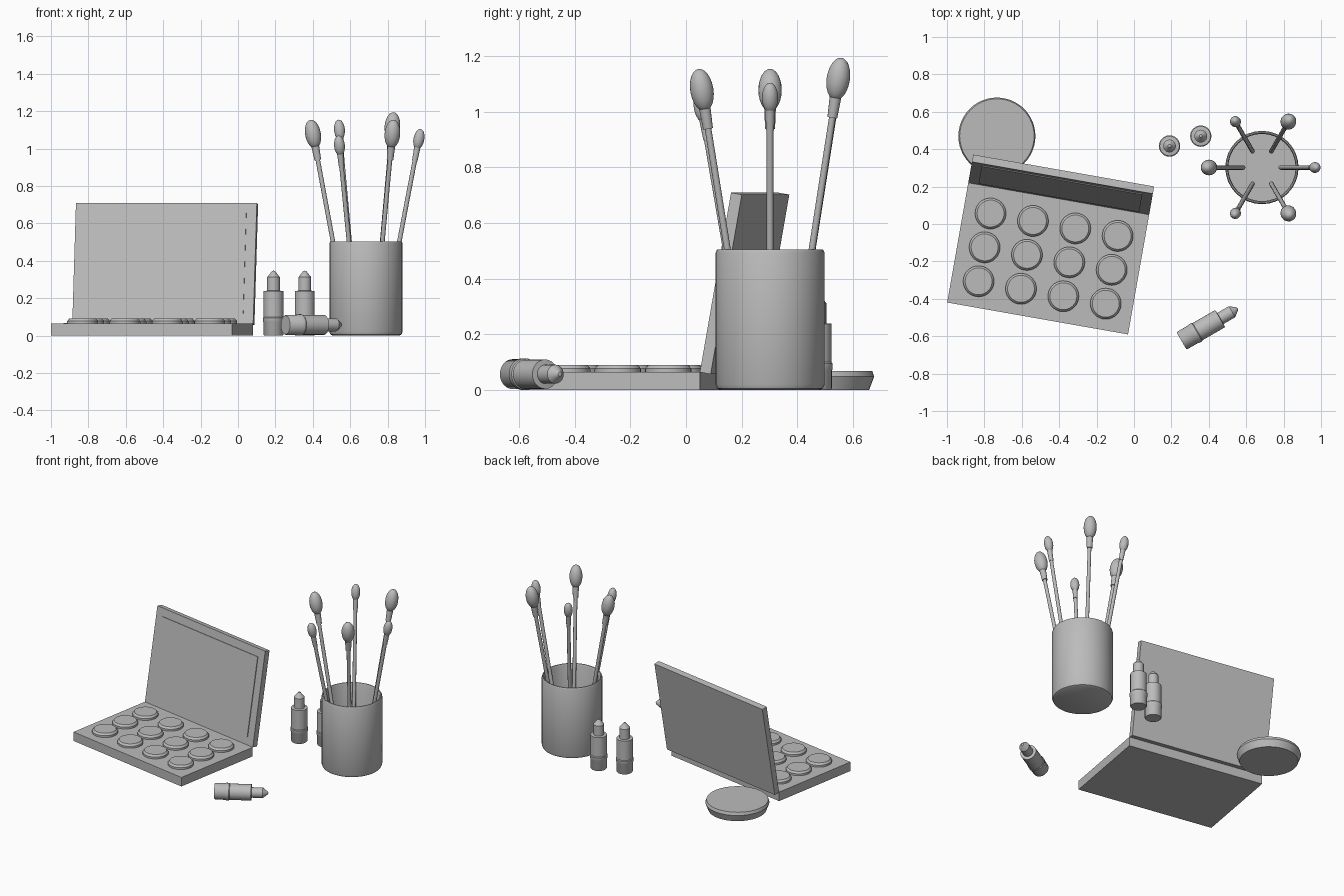
import bpy, bmesh, math
from mathutils import Matrix, Vector

if "Cube" in bpy.data.objects:
    bpy.data.objects.remove(bpy.data.objects["Cube"])

clay = bpy.data.materials.new("plain_grey")
clay.diffuse_color = (0.5, 0.5, 0.5, 1)
clay.use_nodes = True
clay.node_tree.nodes["Principled BSDF"].inputs["Base Color"].default_value = clay.diffuse_color


def finish(bm, name, matrix, smooth):
    """Turn a bmesh into a placed, coloured object."""
    bmesh.ops.recalc_face_normals(bm, faces=bm.faces)
    mesh = bpy.data.meshes.new(name)
    bm.to_mesh(mesh)
    bm.free()
    mesh.materials.append(clay)
    ob = bpy.data.objects.new(name, mesh)
    bpy.context.collection.objects.link(ob)
    ob.matrix_world = matrix
    if smooth:
        bpy.ops.object.select_all(action='DESELECT')
        ob.select_set(True)
        bpy.context.view_layer.objects.active = ob
        bpy.ops.object.shade_smooth_by_angle(angle=math.radians(35))
    return ob


def box(name, size, centre, matrix):
    bm = bmesh.new()
    bmesh.ops.create_cube(bm, size=1)
    bmesh.ops.scale(bm, vec=size, verts=bm.verts)
    bmesh.ops.translate(bm, vec=centre, verts=bm.verts)
    return finish(bm, name, matrix, False)


def lathe(name, profile, matrix, sides=32):
    """Revolve (radius, height) points around the local z axis."""
    bm = bmesh.new()
    pts = [bm.verts.new((r, 0, z)) for r, z in profile]
    edges = [bm.edges.new(pair) for pair in zip(pts, pts[1:])]
    bmesh.ops.spin(bm, geom=pts + edges, cent=(0, 0, 0), axis=(0, 0, 1),
                   angle=2 * math.pi, steps=sides)
    bmesh.ops.remove_doubles(bm, verts=bm.verts, dist=1e-5)
    return finish(bm, name, matrix, True)


def rot(deg, axis):
    return Matrix.Rotation(math.radians(deg), 4, axis)


# Colour palette: base tray, round pans, leaning lid with mirror
palette = Matrix.Translation((-0.459, -0.185, 0)) @ rot(-10, 'Z')
W, D, H = 0.982, 0.65, 0.064
box("palette_base", (W, D, H), (0, 0, H / 2), palette)
for col in range(4):
    for row in range(3):
        place = palette @ Matrix.Translation(((col - 1.5) * 0.23, (row - 1) * 0.184, H - 0.005))
        lathe("pan", [(0, 0), (0.083, 0), (0.083, 0.018), (0.072, 0.031), (0, 0.031)], place)
lid = palette @ Matrix.Translation((0, D / 2, H)) @ rot(-10, 'X')
box("palette_lid", (W, 0.04, 0.655), (0, 0.02, 0.3275), lid)
box("lid_mirror", (W - 0.11, 0.006, 0.545), (0, -0.002, 0.3275), lid)

# Round powder compact
lathe("compact", [(0, 0), (0.188, 0), (0.206, 0.048), (0.199, 0.068), (0, 0.068)],
      Matrix.Translation((-0.733, 0.47, 0)), 48)

# Lipsticks: two standing, one lying on its side
stick = [(0, 0), (0.05, 0), (0.054, 0.006), (0.054, 0.07), (0.057, 0.075), (0.057, 0.095),
         (0.053, 0.1), (0.053, 0.238), (0.034, 0.24), (0.034, 0.312), (0.008, 0.345), (0, 0.347)]
for place in (Matrix.Translation((0.19, 0.417, 0)),
              Matrix.Translation((0.357, 0.47, 0)),
              Matrix.Translation((0.254, -0.625, 0.057)) @ rot(30, 'Z') @ rot(90, 'Y')):
    lathe("lipstick", stick, place, 24)

# Brush cup, hollow with softened rim and foot
CUP = Vector((0.684, 0.302, 0))
lathe("brush_cup", [(0, 0), (0.178, 0), (0.19, 0.006), (0.196, 0.02), (0.196, 0.492),
                    (0.191, 0.504), (0.185, 0.504), (0.18, 0.492), (0.18, 0.05), (0, 0.05)],
      Matrix.Translation(CUP), 32)

# Six brushes fanned out of the cup, alternating small and large heads
tops = [1.105, 1.195, 1.155, 1.155, 1.07, 1.155]
for i, top in enumerate(tops):
    big = i % 2
    head_len, head_r, ferrule_r = (0.155, 0.042, 0.021) if big else (0.11, 0.029, 0.017)
    a = math.radians(60 * i)
    out = Vector((math.cos(a), math.sin(a), 0))
    foot = CUP + out * 0.1 + Vector((0, 0, 0.09))
    mid = CUP + out * 0.283 + Vector((0, 0, top - head_len / 2))
    axis = mid - foot
    place = Matrix.Translation(foot) @ axis.to_track_quat('Z', 'Y').to_matrix().to_4x4()
    n = axis.length - head_len / 2
    lathe("brush_handle", [(0, 0), (0.012, 0), (0.012, n - 0.03), (0, n - 0.03)], place, 12)
    f = n + 0.012
    lathe("brush_ferrule", [(0, f - 0.075), (ferrule_r * 0.85, f - 0.075), (ferrule_r, f), (0, f)],
          place, 16)
    # egg shaped bristles
    egg = []
    for k in range(13):
        t = math.pi * k / 12
        egg.append((head_r * math.sin(t), n + head_len * (1 - math.cos(t)) / 2))
    lathe("brush_bristles", egg, place, 20)
